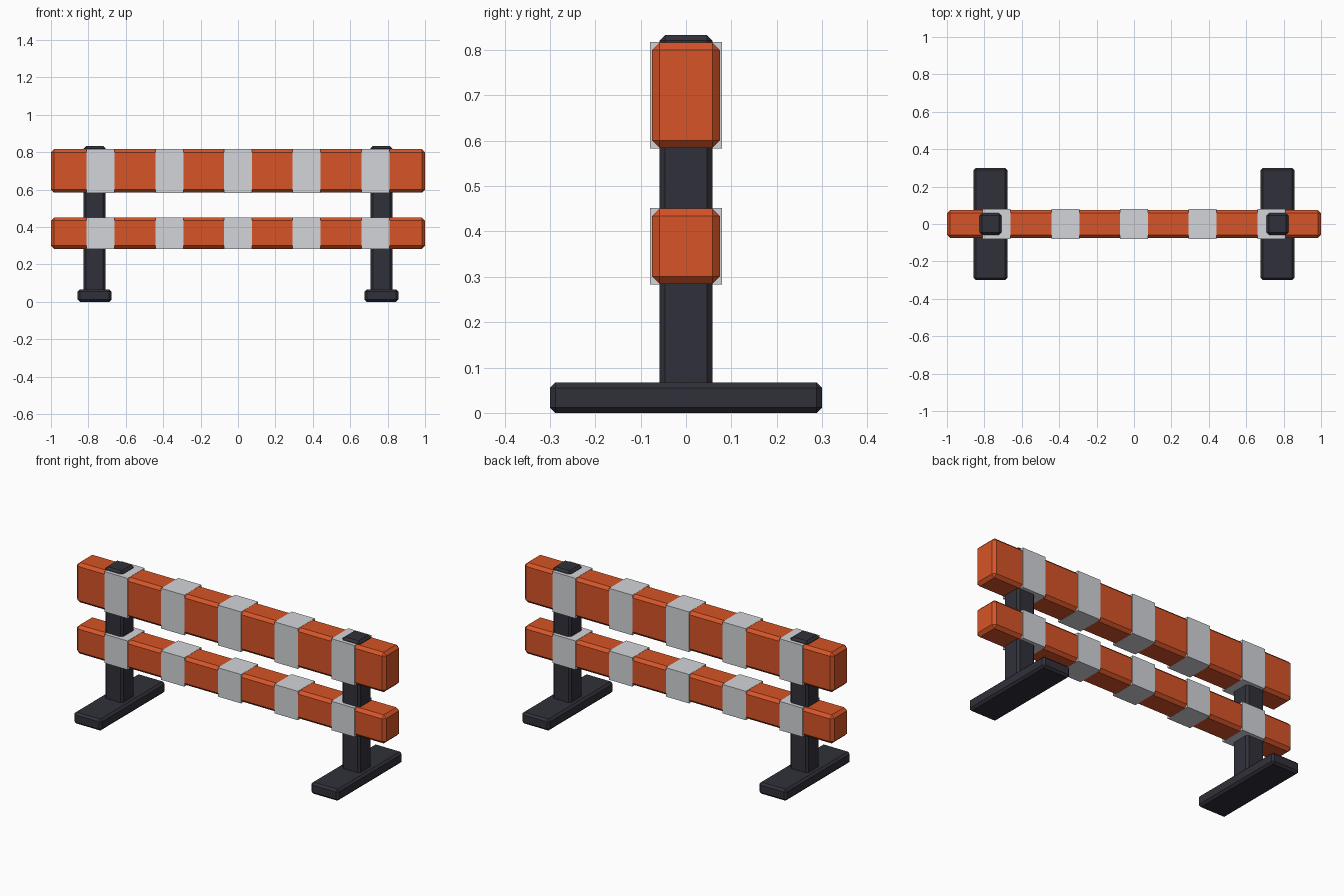
import bpy
import bmesh

default = bpy.data.objects.get("Cube")
if default:
    bpy.data.objects.remove(default, do_unlink=True)


def make_material(name, rgb):
    mat = bpy.data.materials.new(name)
    mat.use_nodes = True
    colour = (*rgb, 1.0)
    mat.diffuse_color = colour
    mat.node_tree.nodes["Principled BSDF"].inputs["Base Color"].default_value = colour
    return mat


ORANGE = make_material("safety orange", (0.67, 0.088, 0.02))
SILVER = make_material("reflective grey", (0.65, 0.66, 0.69))
DARK = make_material("dark rubber", (0.03, 0.03, 0.042))


def box(name, x, half_x, half_y, z_low, z_high, mat, bevel=0.0):
    """Box centred on y = 0, with an optional single chamfer."""
    mesh = bpy.data.meshes.new(name)
    bm = bmesh.new()
    bmesh.ops.create_cube(bm, size=1)
    bmesh.ops.scale(bm, vec=(2 * half_x, 2 * half_y, z_high - z_low), verts=bm.verts)
    if bevel:
        bmesh.ops.bevel(bm, geom=bm.edges[:], offset=bevel, segments=1,
                        profile=0.5, affect='EDGES')
    bm.to_mesh(mesh)
    bm.free()
    mesh.materials.append(mat)
    obj = bpy.data.objects.new(name, mesh)
    obj.location = (x, 0, (z_low + z_high) / 2)
    bpy.context.collection.objects.link(obj)
    return obj


# Feet and posts, mirrored left and right
for side, sign in (("left", 1), ("right", -1)):
    box(f"{side}_foot", sign * 0.767, 0.09, 0.3, 0, 0.067, DARK, 0.012)
    box(f"{side}_post", sign * 0.767, 0.058, 0.058, 0.03, 0.833, DARK, 0.012)

# Rails, each wrapped by evenly spaced reflective bands
for level, z_low, z_high in (("lower", 0.284, 0.451), ("upper", 0.584, 0.817)):
    box(f"{level}_rail", 0, 1.0, 0.075, z_low, z_high, ORANGE, 0.017)
    for i in range(5):
        box(f"{level}_band_{i + 1}", (i - 2) * 0.367, 0.075, 0.079,
            z_low - 0.001, z_high + 0.001, SILVER)
